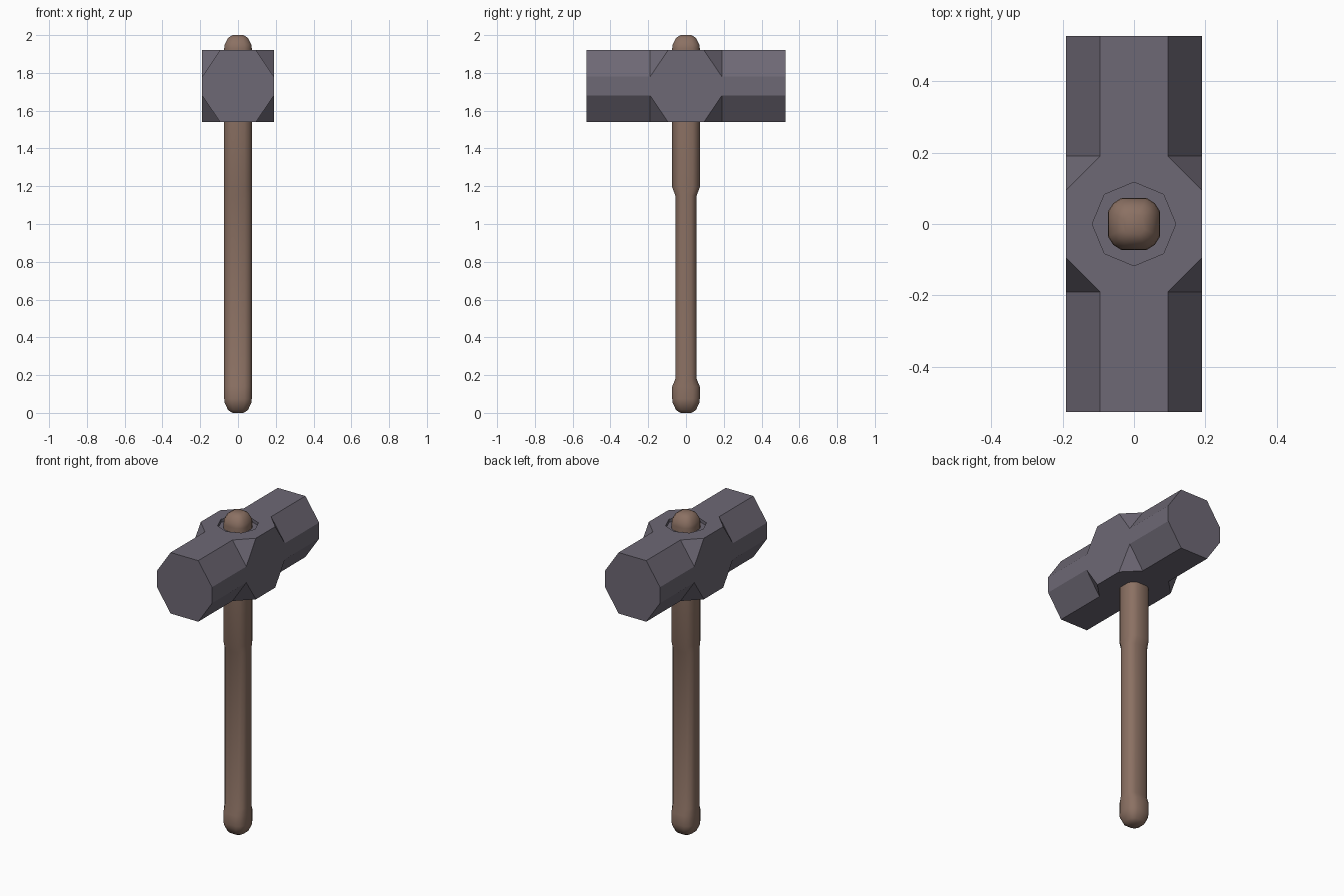
import bpy, bmesh
from math import radians
from itertools import product
from mathutils import Matrix

cube = bpy.data.objects.get("Cube")
if cube:
    bpy.data.objects.remove(cube, do_unlink=True)


def make_material(name, rgb):
    mat = bpy.data.materials.new(name)
    mat.use_nodes = True
    mat.diffuse_color = (*rgb, 1)
    bsdf = mat.node_tree.nodes["Principled BSDF"]
    bsdf.inputs["Base Color"].default_value = (*rgb, 1)
    bsdf.inputs["Roughness"].default_value = 0.7
    return mat


def make_object(name, bm, mat):
    bmesh.ops.recalc_face_normals(bm, faces=bm.faces)
    mesh = bpy.data.meshes.new(name)
    bm.to_mesh(mesh)
    bm.free()
    mesh.materials.append(mat)
    obj = bpy.data.objects.new(name, mesh)
    bpy.context.scene.collection.objects.link(obj)
    return obj


iron = make_material("dark iron", (0.155, 0.14, 0.178))
wood = make_material("brown wood", (0.26, 0.165, 0.125))

# Head: corner-cut block whose two end octagons are drawn out into arms
HALF, CUT, SIDE, MID, REACH = 0.19, 0.095, 0.05, 1.73, 0.527
bm = bmesh.new()
for sx, sy, sz in product((-1, 1), repeat=3):
    for x, y, z in ((CUT, HALF, HALF), (HALF, CUT, HALF), (HALF, HALF, SIDE)):
        bm.verts.new((sx * x, sy * y, MID + sz * z))
bmesh.ops.convex_hull(bm, input=bm.verts)
bmesh.ops.dissolve_limit(bm, angle_limit=radians(1), verts=bm.verts, edges=bm.edges)
bmesh.ops.recalc_face_normals(bm, faces=bm.faces)
for face in [f for f in bm.faces if abs(f.normal.y) > 0.99]:
    side = 1 if face.normal.y > 0 else -1
    arm = bmesh.ops.extrude_discrete_faces(bm, faces=[face])["faces"][0]
    bmesh.ops.translate(bm, verts=arm.verts, vec=(0, side * (REACH - HALF), 0))
bmesh.ops.dissolve_limit(bm, angle_limit=radians(1), verts=bm.verts, edges=bm.edges)
head = make_object("hammer_head", bm, iron)

# Shallow eight-sided socket around the handle on the top of the head
bm = bmesh.new()
bmesh.ops.create_cone(bm, cap_ends=True, segments=8, radius1=0.117, radius2=0.117,
                      depth=0.04, matrix=Matrix.Translation((0, 0, MID + HALF)))
bmesh.ops.rotate(bm, verts=bm.verts, matrix=Matrix.Rotation(0, 3, "Z"))
cutter = make_object("socket_cutter", bm, iron)
cutter.hide_render = True
boolean = head.modifiers.new("socket", "BOOLEAN")
boolean.operation = "DIFFERENCE"
boolean.solver = "EXACT"
boolean.object = cutter
bpy.ops.object.select_all(action="DESELECT")
bpy.context.view_layer.objects.active = head
head.select_set(True)
bpy.ops.object.modifier_apply(modifier=boolean.name)
bpy.data.objects.remove(cutter, do_unlink=True)

# Handle: rounded-square rings, with the grip narrowed front to back only
R = 0.073
quarter = [(1, 0.48), (0.8, 0.8), (0.48, 1)]
ring = quarter + [(-y, x) for x, y in quarter]
ring += [(-x, -y) for x, y in ring]
stations = [(0, 0.4, 0.4), (0.015, 0.72, 0.72), (0.055, 0.97, 0.97), (0.075, 1, 1),
            (0.14, 1, 1), (0.18, 1, 0.77), (1.15, 1, 0.77), (1.195, 1, 1),
            (1.93, 1, 1), (1.95, 0.97, 0.97), (1.985, 0.72, 0.72), (2, 0.4, 0.4)]
bm = bmesh.new()
loops = [[bm.verts.new((R * wx * x, R * wy * y, z)) for x, y in ring]
         for z, wx, wy in stations]
for low, high in zip(loops, loops[1:]):
    for i in range(len(ring)):
        j = (i + 1) % len(ring)
        bm.faces.new((low[i], low[j], high[j], high[i]))
bm.faces.new(loops[0][::-1])
bm.faces.new(loops[-1])
handle = make_object("handle", bm, wood)
bpy.ops.object.select_all(action="DESELECT")
bpy.context.view_layer.objects.active = handle
handle.select_set(True)
bpy.ops.object.shade_smooth_by_angle(angle=radians(60))
